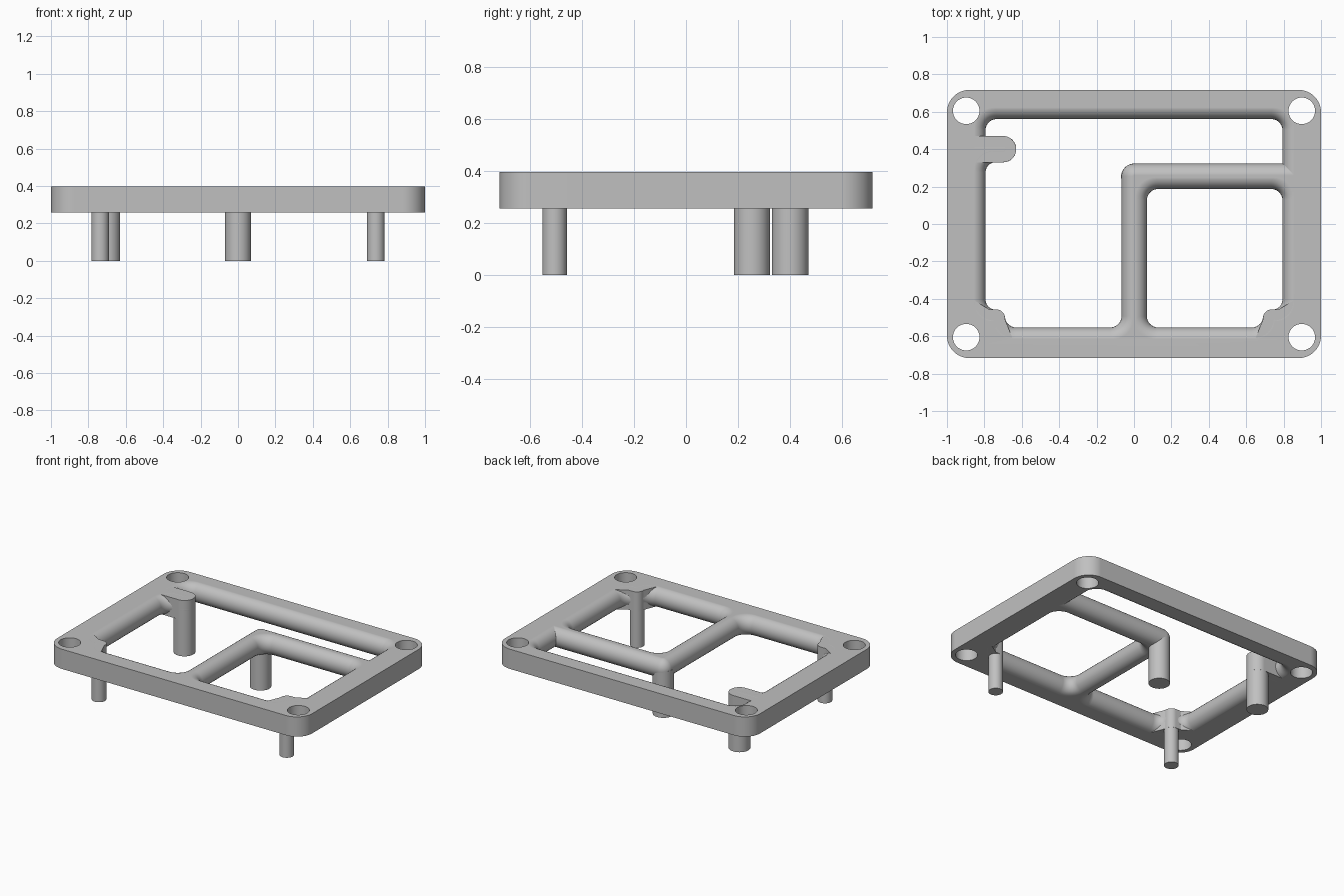
import bpy, bmesh, math
from mathutils import Vector

cube = bpy.data.objects.get("Cube")
if cube:
    bpy.data.objects.remove(cube, do_unlink=True)

grey = bpy.data.materials.new("plain grey")
grey.use_nodes = True
COLOUR = (0.53, 0.53, 0.53, 1)
grey.diffuse_color = COLOUR
grey.node_tree.nodes["Principled BSDF"].inputs["Base Color"].default_value = COLOUR

BOTTOM, TOP = 0.257, 0.397
MID = (BOTTOM + TOP) / 2
ROUND = 0.066          # how far the rounded inner edges reach into the bars


def outline(corners, grow=0.0, steps=10):
    """Rounded counter-clockwise polygon from (x, y, radius), offset outward."""
    pts = [Vector(c[:2]) for c in corners]
    n, moved, radii = len(pts), [], []
    for i, p in enumerate(pts):
        e1 = (p - pts[i - 1]).normalized()
        e2 = (pts[(i + 1) % n] - p).normalized()
        n1, n2 = Vector((e1.y, -e1.x)), Vector((e2.y, -e2.x))
        moved.append(p + grow * (n1 + n2) / (1 + n1.dot(n2)))
        r = corners[i][2]
        if e1.cross(e2) < 0:
            r = max(r - grow, 0.002)
        elif r > 0.01:
            r += min(grow, 0.045)
        radii.append(r)
    ring = []
    for i, p in enumerate(moved):
        a = (moved[i - 1] - p).normalized()
        b = (moved[(i + 1) % n] - p).normalized()
        half, r = a.angle(b) / 2, radii[i]
        centre = p + (a + b).normalized() * r / math.sin(half)
        s = p + a * r / math.tan(half) - centre
        e = p + b * r / math.tan(half) - centre
        sweep = math.pi - 2 * half
        for k in range(steps + 1):
            f = k / steps
            ring.append(centre + (s * math.sin((1 - f) * sweep)
                                  + e * math.sin(f * sweep)) / math.sin(sweep))
    return ring


def loft(name, layers):
    """Closed solid through a list of (ring, z)."""
    bm = bmesh.new()
    rows = [[bm.verts.new((p.x, p.y, z)) for p in ring] for ring, z in layers]
    n = len(rows[0])
    bm.faces.new(rows[0][::-1])
    bm.faces.new(rows[-1])
    for low, high in zip(rows, rows[1:]):
        for i in range(n):
            j = (i + 1) % n
            bm.faces.new((low[i], low[j], high[j], high[i]))
    mesh = bpy.data.meshes.new(name)
    bm.to_mesh(mesh)
    bm.free()
    mesh.materials.append(grey)
    obj = bpy.data.objects.new(name, mesh)
    bpy.context.collection.objects.link(obj)
    return obj


def prism(name, ring, low, high):
    return loft(name, [(ring, low), (ring, high)])


def circle(x, y, r, sides=40):
    turn = math.tau / sides
    return [Vector((x + r * math.cos(i * turn), y + r * math.sin(i * turn)))
            for i in range(sides)]


def opening(name, corners):
    """Cutter that narrows at mid height, leaving half-round bar edges."""
    layers, steps = [], 14
    for k in range(steps + 1):
        t = math.pi * (k / steps - 0.5)
        ring = outline(corners, ROUND * (1 - math.cos(t)))
        layers.append((ring, MID + 0.0705 * math.sin(t)))
    layers.insert(0, (layers[0][0], BOTTOM - 0.03))
    layers.append((layers[-1][0], TOP + 0.03))
    return loft(name, layers)


def activate(obj):
    bpy.ops.object.select_all(action='DESELECT')
    obj.select_set(True)
    bpy.context.view_layer.objects.active = obj


def cut(target, cutter):
    cutter.hide_render = True
    mod = target.modifiers.new("cut", 'BOOLEAN')
    mod.operation, mod.solver, mod.object = 'DIFFERENCE', 'EXACT', cutter
    activate(target)
    bpy.ops.object.modifier_apply(modifier=mod.name)
    bpy.data.objects.remove(cutter, do_unlink=True)


def smooth(obj):
    activate(obj)
    bpy.ops.object.shade_smooth_by_angle(angle=math.radians(35))
    mod = obj.modifiers.new("flat tops", 'WEIGHTED_NORMAL')
    mod.keep_sharp = True


# Frame plate
W, D, R = 1.0, 0.717, 0.12
frame = prism("frame", outline([(-W, -D, R), (W, -D, R), (W, D, R), (-W, D, R)]),
              BOTTOM, TOP)

# Angled opening and square opening, leaving the elbow bar between them
cut(frame, opening("angled_opening", [
    (-0.69, -0.553, 0.06), (-0.067, -0.553, 0.06), (-0.067, 0.323, 0.067),
    (0.794, 0.323, 0.003), (0.794, 0.561, 0.06), (-0.794, 0.561, 0.06),
    (-0.794, 0.47, 0.003), (-0.63, 0.47, 0.068), (-0.63, 0.33, 0.068),
    (-0.794, 0.33, 0.055), (-0.794, -0.458, 0.055), (-0.69, -0.458, 0.047)]))
cut(frame, opening("square_opening", [
    (0.069, -0.553, 0.06), (0.69, -0.553, 0.06), (0.69, -0.458, 0.047),
    (0.794, -0.458, 0.055), (0.794, 0.187, 0.06), (0.069, 0.187, 0.06)]))

# Corner screw holes
for sx in (-1, 1):
    for sy in (-1, 1):
        cut(frame, prism("hole", circle(sx * 0.897, sy * 0.605, 0.071),
                         BOTTOM - 0.1, TOP + 0.1))
smooth(frame)

# Flat pads and pegs at the front corners
E = 0.0005
pad = [(0.65, -0.61, 0.003), (0.80, -0.62, 0.003), (0.815, -0.54, 0.003),
       (0.86, -0.50, 0.003), (0.86, -0.405, 0.003), (0.775, -0.456, 0.003),
       (0.69, -0.458, 0.046), (0.69, -0.51, 0.003)]
for side, sx in (("left", 1), ("right", -1)):
    corners = [(sx * x, y, r) for x, y, r in pad][::sx]
    smooth(prism(side + "_pad", outline(corners), BOTTOM + E, TOP - E))
    smooth(prism(side + "_front_peg", circle(sx * 0.737, -0.505, 0.047), 0, MID))

# Rear tab with its peg, and the peg under the elbow
smooth(prism("rear_tab", outline([
    (-0.87, 0.33, 0.003), (-0.63, 0.33, 0.069),
    (-0.63, 0.47, 0.069), (-0.87, 0.47, 0.003)]), BOTTOM + E, TOP - E))
smooth(prism("rear_peg", circle(-0.70, 0.40, 0.07), 0, MID))
smooth(prism("elbow_peg", circle(0, 0.253, 0.069), 0, MID))
